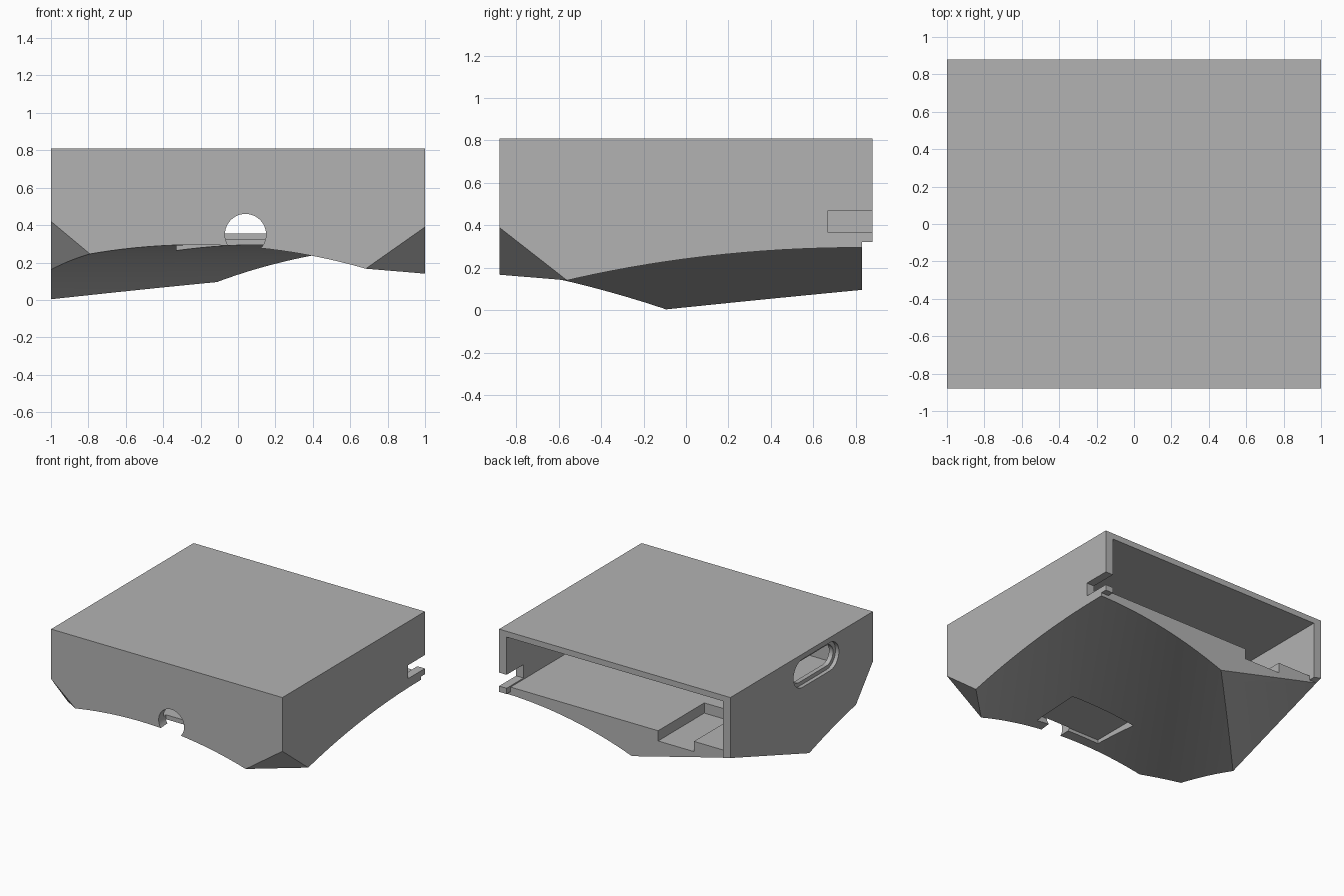
import bpy, bmesh, math
from mathutils import Vector, Matrix

if "Cube" in bpy.data.objects:
    bpy.data.objects.remove(bpy.data.objects["Cube"])

grey = bpy.data.materials.new("plain_grey")
grey.use_nodes = True
grey.diffuse_color = (0.45, 0.45, 0.45, 1)
grey.node_tree.nodes["Principled BSDF"].inputs["Base Color"].default_value = grey.diffuse_color


def make_object(name, bm):
    bmesh.ops.recalc_face_normals(bm, faces=bm.faces)
    mesh = bpy.data.meshes.new(name)
    bm.to_mesh(mesh)
    bm.free()
    mesh.materials.append(grey)
    obj = bpy.data.objects.new(name, mesh)
    bpy.context.collection.objects.link(obj)
    return obj


def box_mesh(low, high):
    low, high = Vector(low), Vector(high)
    bm = bmesh.new()
    bmesh.ops.create_cube(bm, size=1, matrix=Matrix.Translation((low + high) / 2)
                          @ Matrix.Diagonal((*(high - low), 1)))
    return bm


def box(name, low, high):
    return make_object(name, box_mesh(low, high))


def cylinder(name, radius, length, centre, direction, sides):
    bm = bmesh.new()
    turn = Vector(direction).to_track_quat('Z', 'Y').to_matrix().to_4x4()
    bmesh.ops.create_cone(bm, cap_ends=True, segments=sides, radius1=radius, radius2=radius,
                          depth=length, matrix=Matrix.Translation(centre) @ turn)
    return make_object(name, bm)


def slot(name, y0, y1, z, radius, x0, x1):
    # Stadium outline extruded along x
    bm = bmesh.new()
    outline = []
    for end, start in ((y1 - radius, -math.pi / 2), (y0 + radius, math.pi / 2)):
        for i in range(17):
            a = start + math.pi * i / 16
            outline.append(bm.verts.new((x0, end + radius * math.cos(a), z + radius * math.sin(a))))
    face = bm.faces.new(outline)
    new = bmesh.ops.extrude_face_region(bm, geom=[face])["geom"]
    bmesh.ops.translate(bm, vec=(x1 - x0, 0, 0),
                        verts=[v for v in new if isinstance(v, bmesh.types.BMVert)])
    return make_object(name, bm)


# Housing block with three slanted lower corners
bm = box_mesh((-1, -0.88, -0.05), (1, 0.88, 0.81))
corner_planes = [
    ((0.68, -0.88, 0.165), (1, -0.88, 0.39), (1, -0.56, 0.14)),
    ((-0.79, -0.88, 0.245), (-1, -0.88, 0.42), (-1, -0.67, 0.16)),
    ((-0.13, 0.83, 0.1), (-1, -0.09, 0.005), (-1, 0.83, 0.32)),
]
for points in corner_planes:
    a, b, c = map(Vector, points)
    normal = (b - a).cross(c - a)
    if normal.z > 0:
        normal.negate()
    bmesh.ops.bisect_plane(bm, geom=bm.verts[:] + bm.edges[:] + bm.faces[:],
                           plane_co=a, plane_no=normal, clear_outer=True)
    bmesh.ops.holes_fill(bm, edges=[e for e in bm.edges if e.is_boundary])
housing = make_object("housing", bm)

# Cutters: curved underside, inner room, rear step, pockets and openings
scoop_radius = 2.18
ridge = Vector((0.586, 0.811, 0))
cutters = [
    cylinder("underside_scoop", scoop_radius, 8,
             Vector((-0.225, -0.88, 0.295 - scoop_radius)), ridge, 256),
    box("inner_room", (-0.935, -0.82, 0.355), (0.935, 1, 0.765)),
    box("rear_step", (-1.1, 0.83, -0.2), (1.1, 1, 0.32)),
    box("rear_floor_trim", (-0.935, 0.83, 0.2), (0.935, 1, 0.5)),
    box("floor_channel", (-0.65, 0.26, 0.275), (-0.34, 1, 0.45)),
    box("underside_pocket", (-0.33, -0.795, 0.1), (0.235, -0.4, 0.32)),
    cylinder("front_hole", 0.11, 0.2, (0.04, -0.89, 0.35), (0, 1, 0), 48),
    box("side_notch", (0.9, 0.67, 0.365), (1.1, 1, 0.47)),
    slot("side_slot_recess", -0.46, 0.1, 0.66, 0.11, -1.1, -0.97),
    slot("side_slot", -0.43, 0.07, 0.66, 0.08, -1.1, -0.9),
]
bpy.ops.object.select_all(action='DESELECT')
bpy.context.view_layer.objects.active = housing
housing.select_set(True)
for cutter in cutters:
    mod = housing.modifiers.new(cutter.name, 'BOOLEAN')
    mod.operation = 'DIFFERENCE'
    mod.solver = 'EXACT'
    mod.object = cutter
    bpy.ops.object.modifier_apply(modifier=mod.name)
    bpy.data.objects.remove(cutter)

bpy.ops.object.shade_smooth_by_angle(angle=math.radians(25))
